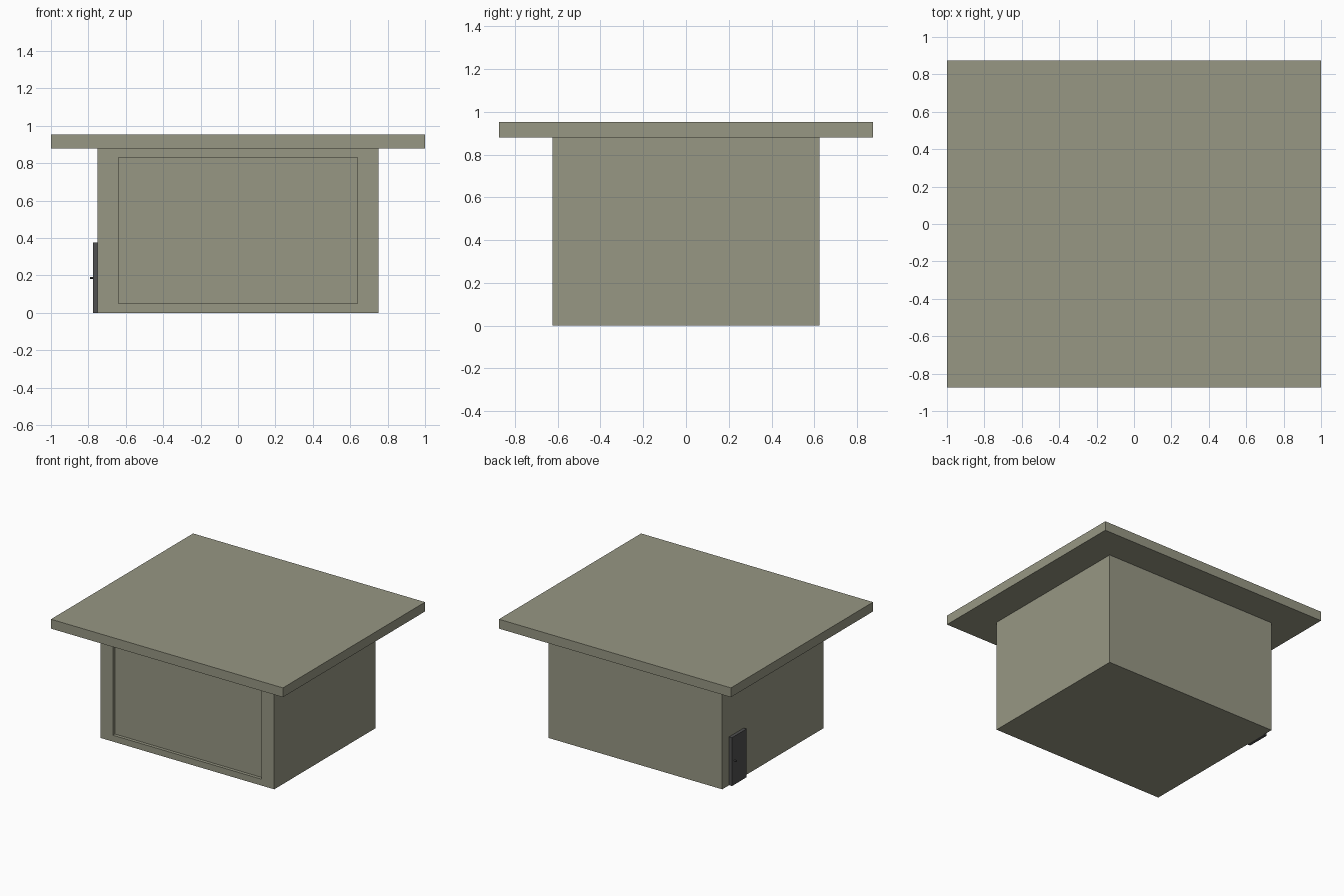
import bpy, bmesh, math
from mathutils import Vector

if "Cube" in bpy.data.objects:
    bpy.data.objects.remove(bpy.data.objects["Cube"])


def material(name, rgb):
    m = bpy.data.materials.new(name)
    m.diffuse_color = (*rgb, 1)
    m.use_nodes = True
    m.node_tree.nodes["Principled BSDF"].inputs["Base Color"].default_value = m.diffuse_color
    return m


wall_mat = material("olive_grey", (0.31, 0.31, 0.23))
door_mat = material("dark_grey", (0.08, 0.08, 0.08))


def box_object(name, lo, hi, mat, recess=None):
    """Box between two corners; recess=(border, depth) sinks a panel into the front."""
    bm = bmesh.new()
    bmesh.ops.create_cube(bm, size=1)
    lo, hi = Vector(lo), Vector(hi)
    for v in bm.verts:
        v.co = (lo + hi) / 2 + v.co * (hi - lo)
    bm.normal_update()
    if recess:
        front = next(f for f in bm.faces if f.normal.y < -0.9)
        bmesh.ops.inset_individual(bm, faces=[front], thickness=recess[0])
        # widen the side borders, then push the panel in
        for v in front.verts:
            v.co.x = math.copysign(0.64, v.co.x)
        panel = bmesh.ops.extrude_discrete_faces(bm, faces=[front])["faces"][0]
        bmesh.ops.translate(bm, verts=panel.verts, vec=(0, recess[1], 0))
    mesh = bpy.data.meshes.new(name)
    bm.to_mesh(mesh)
    bm.free()
    mesh.materials.append(mat)
    obj = bpy.data.objects.new(name, mesh)
    bpy.context.collection.objects.link(obj)
    return obj


# Building body with a shallow recessed front panel
box_object("walls", (-0.75, -0.625, 0), (0.75, 0.625, 0.88), wall_mat, recess=(0.07, 0.025))

# Flat overhanging roof slab
box_object("roof", (-1, -0.875, 0.88), (1, 0.875, 0.953), wall_mat)

# Small side door near the back corner
box_object("door", (-0.775, 0.36, 0), (-0.75, 0.54, 0.377), door_mat)

# Door handle
bpy.ops.mesh.primitive_cylinder_add(vertices=12, radius=0.005, depth=0.02,
                                    location=(-0.782, 0.51, 0.187),
                                    rotation=(0, math.pi / 2, 0))
handle = bpy.context.object
handle.name = "door_handle"
handle.data.materials.append(door_mat)
bpy.ops.object.shade_smooth_by_angle()
